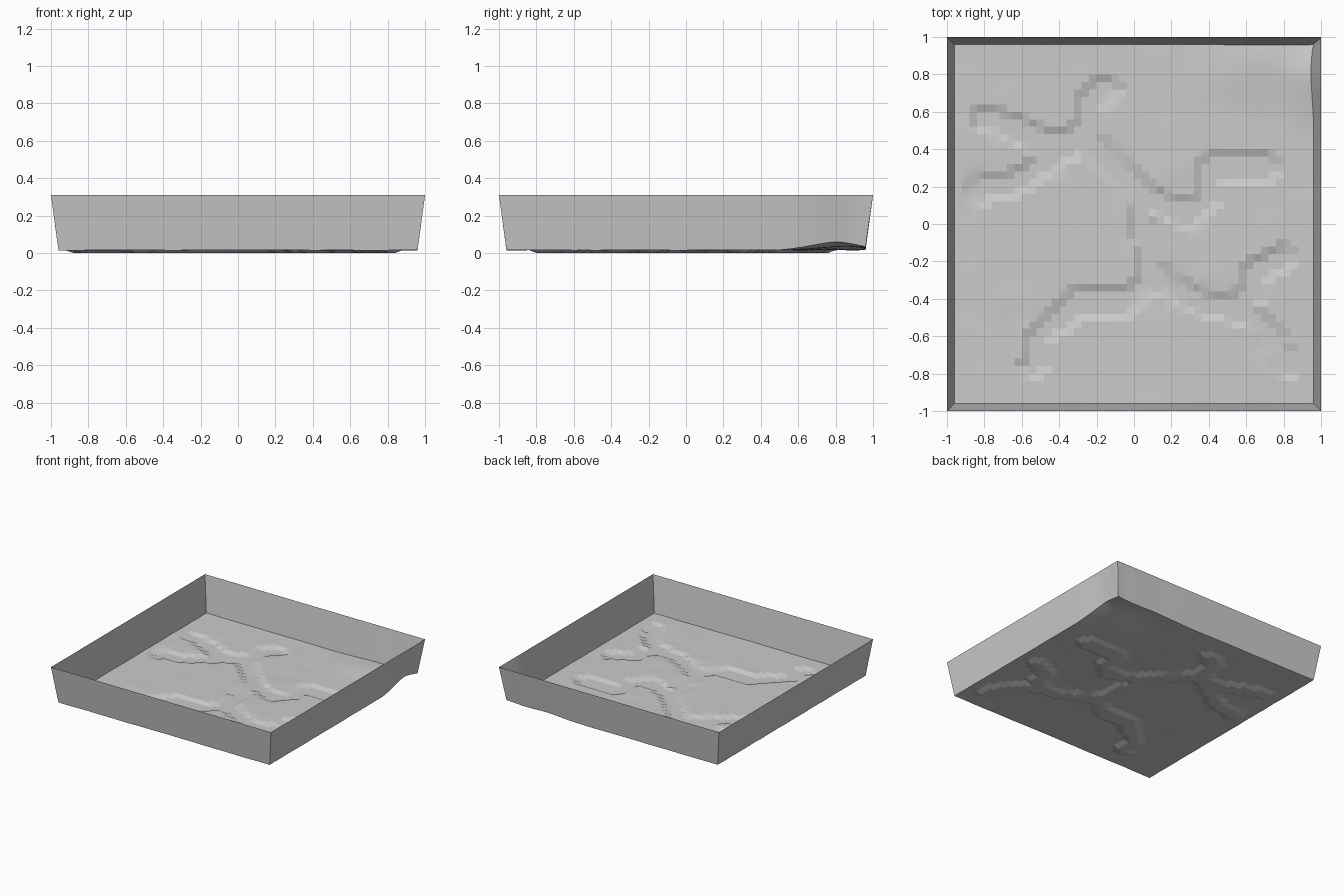
import bpy, bmesh, math
from mathutils import Vector, noise
from mathutils.geometry import intersect_point_line

if "Cube" in bpy.data.objects:
    bpy.data.objects.remove(bpy.data.objects["Cube"])

N, HALF, OUT, TOP = 48, 0.96, 1.0, 0.31
STEP = 2 * HALF / N

# Centre lines of the branching river bed
RIVERS = [
    [(-.80, .56), (-.68, .53), (-.50, .44), (-.27, .45), (-.04, .25), (.06, .15)],
    [(-.82, .18), (-.68, .20), (-.55, .27), (-.40, .38), (-.27, .45)],
    [(-.14, .73), (-.25, .65), (-.26, .45)],
    [(.06, .15), (.28, .04), (.41, .15), (.42, .30), (.72, .30)],
    [(.04, .15), (.06, -.05), (.10, -.28)],
    [(.10, -.28), (.35, -.42), (.60, -.47), (.72, -.58), (.81, -.75)],
    [(.60, -.45), (.65, -.26), (.80, -.18)],
    [(.10, -.28), (-.05, -.42), (-.30, -.42), (-.50, -.60), (-.54, -.75)],
]


def river_distance(x, y):
    best, p = 9, Vector((x, y, 0))
    for line in RIVERS:
        for a, b in zip(line, line[1:]):
            a, b = Vector((*a, 0)), Vector((*b, 0))
            q, t = intersect_point_line(p, a, b)
            q = a.lerp(b, min(1, max(0, t)))
            best = min(best, (p - q).length)
    return best


def bump(x, y, cx, cy, rx, ry):
    return math.exp(-((x - cx) / rx) ** 2 - ((y - cy) / ry) ** 2)


def ground(x, y):
    # river floor, gently rolling plain, and a rise in the back right corner
    if river_distance(x, y) < 0.065:
        return 0.001
    z = 0.016 + 0.003 * noise.noise((x * 5, y * 9, 3.1))
    z += 0.045 * bump(x, y, 1.0, .80, .16, .17)
    z += 0.020 * bump(x, y, .62, .85, .22, .16)
    return z


def make_object(name, bm, smooth=True):
    mesh = bpy.data.meshes.new(name)
    bm.to_mesh(mesh)
    bm.free()
    ob = bpy.data.objects.new(name, mesh)
    bpy.context.collection.objects.link(ob)
    if smooth:
        bpy.ops.object.select_all(action='DESELECT')
        ob.select_set(True)
        bpy.context.view_layer.objects.active = ob
        bpy.ops.object.shade_smooth_by_angle(angle=math.radians(14))
    return ob


def edge_point(x, y):
    # outer edge drifts slightly inwards where the ground rises
    z = ground(x, y)
    pull = 0.35 * max(0, z - 0.02)
    if abs(x) > HALF - .001 and abs(y) < HALF - .001:
        x -= math.copysign(pull, x)
    elif abs(y) > HALF - .001 and abs(x) < HALF - .001:
        y -= math.copysign(pull, y)
    return Vector((x, y, z))


# Terrain floor
bm = bmesh.new()
rows = [[bm.verts.new(edge_point(-HALF + i * STEP, -HALF + j * STEP))
         for i in range(N + 1)] for j in range(N + 1)]
for j in range(N):
    for i in range(N):
        bm.faces.new((rows[j][i], rows[j][i + 1], rows[j + 1][i + 1], rows[j + 1][i]))
make_object("terrain_floor", bm)

# Flared boundary walls and the two-triangle corner fillers
for k, name in enumerate(("front", "right", "back", "left")):
    c, s = round(math.cos(k * math.pi / 2)), round(math.sin(k * math.pi / 2))

    def turn(x, y):
        return x * c - y * s, x * s + y * c

    bm = bmesh.new()
    low, high = [], []
    for i in range(N + 1):
        t = -HALF + i * STEP
        low.append(bm.verts.new(edge_point(*turn(t, -HALF))))
        high.append(bm.verts.new((*turn(t, -OUT), TOP)))
    for i in range(N):
        bm.faces.new((low[i + 1], low[i], high[i], high[i + 1]))
    make_object(name + "_wall", bm)

    bm = bmesh.new()
    foot = bm.verts.new(edge_point(*turn(HALF, -HALF)))
    a, tip, b = (bm.verts.new((*turn(*p), TOP))
                 for p in ((HALF, -OUT), (OUT, -OUT), (OUT, -HALF)))
    bm.faces.new((foot, a, tip))
    bm.faces.new((foot, tip, b))
    make_object(name + "_corner", bm, smooth=False)
